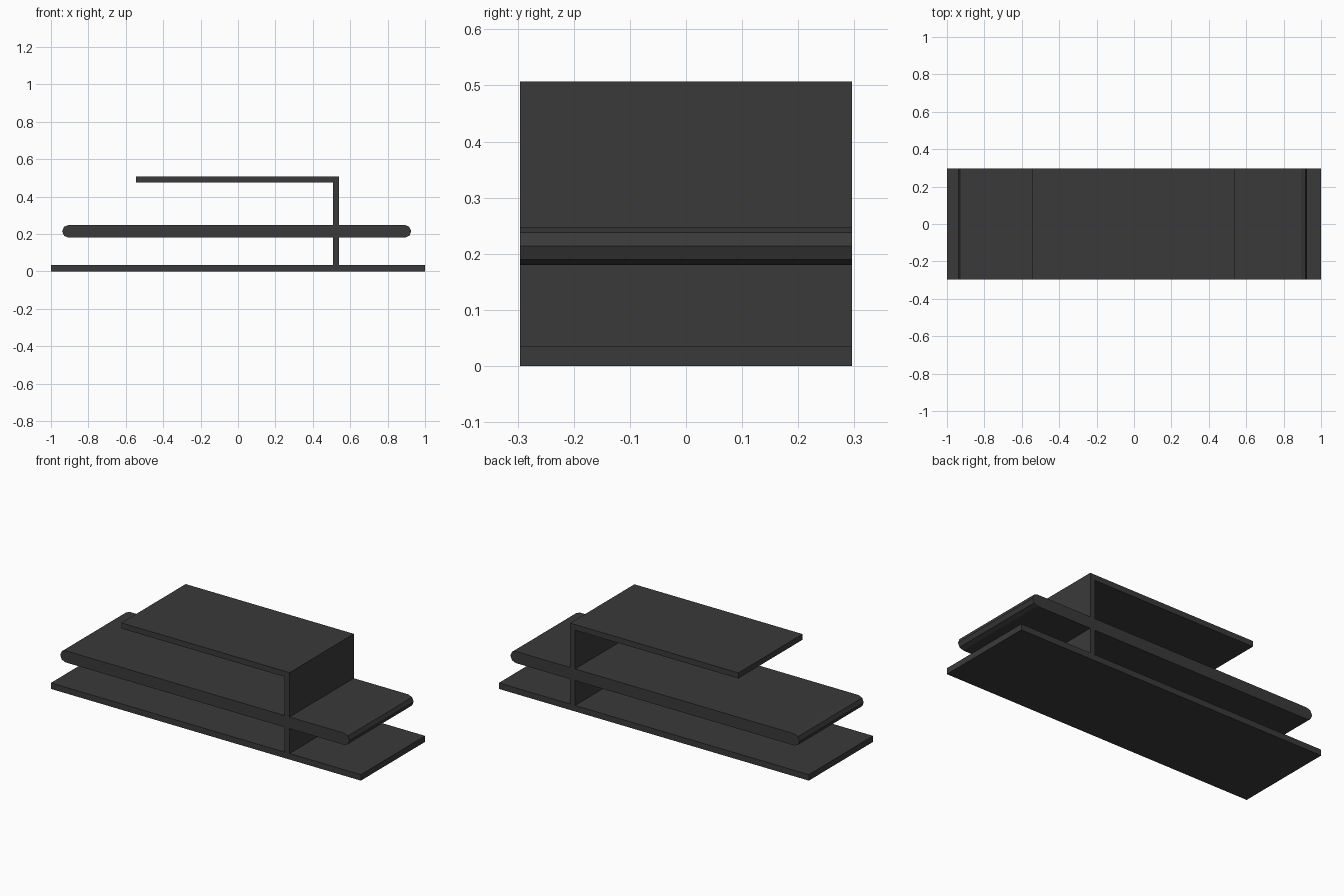
import bpy, bmesh, math

if "Cube" in bpy.data.objects:
    bpy.data.objects.remove(bpy.data.objects["Cube"])

HALF_DEPTH = 0.296

charcoal = bpy.data.materials.new("charcoal")
charcoal.diffuse_color = (0.042, 0.042, 0.042, 1)
charcoal.use_nodes = True
charcoal.node_tree.nodes["Principled BSDF"].inputs["Base Color"].default_value = charcoal.diffuse_color


def extrude_profile(name, points):
    """Extrude a closed x-z outline through the full depth of the unit."""
    bm = bmesh.new()
    face = bm.faces.new([bm.verts.new((x, -HALF_DEPTH, z)) for x, z in points])
    new = bmesh.ops.extrude_face_region(bm, geom=[face])["geom"]
    verts = [g for g in new if isinstance(g, bmesh.types.BMVert)]
    bmesh.ops.translate(bm, verts=verts, vec=(0, 2 * HALF_DEPTH, 0))
    bmesh.ops.recalc_face_normals(bm, faces=bm.faces[:])
    mesh = bpy.data.meshes.new(name)
    bm.to_mesh(mesh)
    bm.free()
    mesh.materials.append(charcoal)
    obj = bpy.data.objects.new(name, mesh)
    bpy.context.collection.objects.link(obj)
    return obj


def rect(x0, x1, z0, z1):
    return [(x0, z0), (x1, z0), (x1, z1), (x0, z1)]


# Flat base board
extrude_profile("base_board", rect(-1, 1, 0, 0.035))

# Thick middle shelf with four-sided rounded ends
x0, x1, z0, z1 = -0.94, 0.926, 0.180, 0.248
r, zc = (z1 - z0) / 2, (z0 + z1) / 2
outline = []
for cx, start in ((x1 - r, -90), (x0 + r, 90)):
    for i in range(5):
        a = math.radians(start + 45 * i)
        outline.append((cx + r * math.cos(a), zc + r * math.sin(a)))
extrude_profile("middle_shelf", outline)

# Upright panel between base and middle shelf
extrude_profile("lower_upright", rect(0.508, 0.54, 0.035, z0))

# Upper upright and top board as one bent panel
extrude_profile("top_board", [
    (0.508, z1), (0.54, z1), (0.54, 0.507),
    (-0.545, 0.507), (-0.545, 0.474), (0.508, 0.474)])
